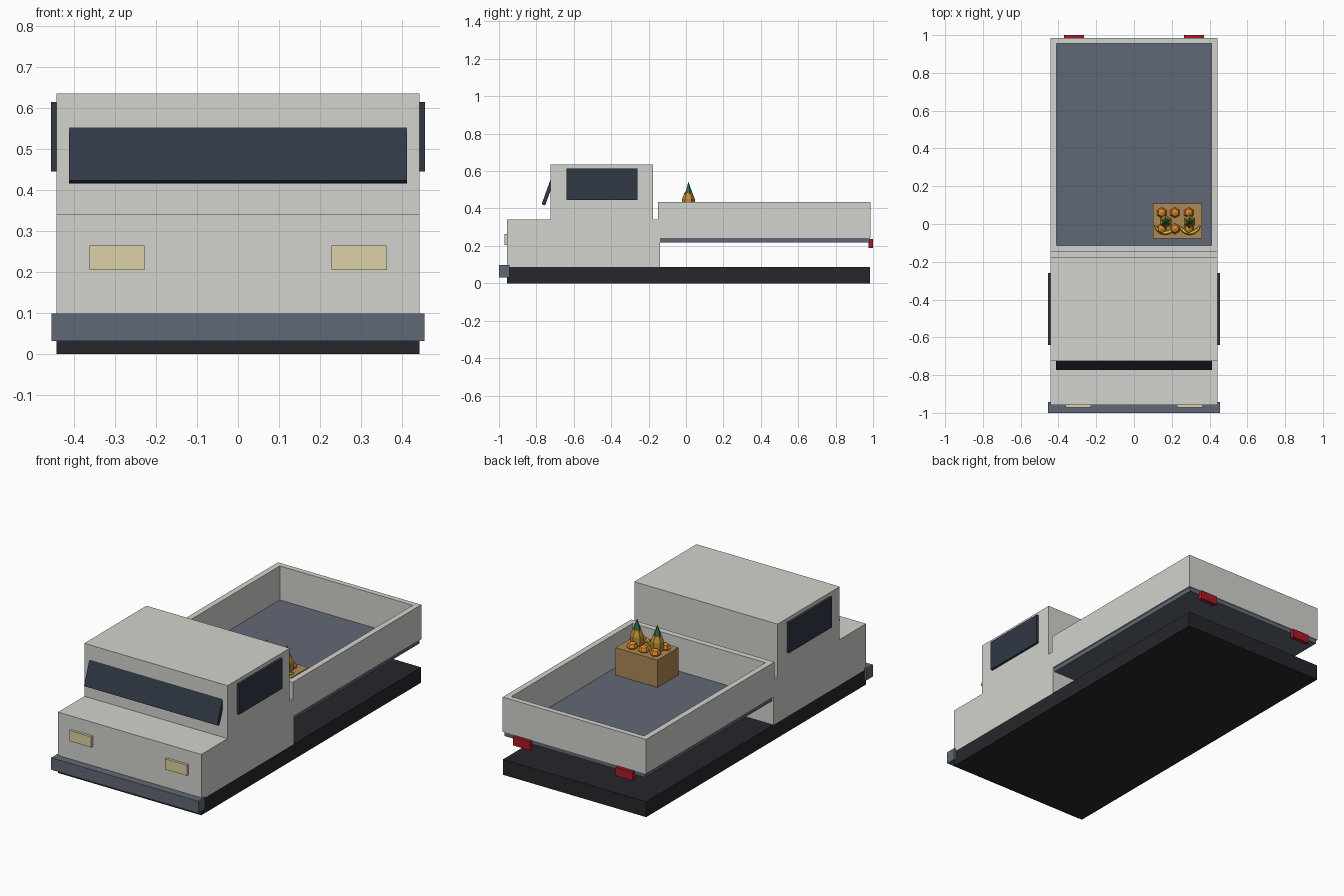
import bpy, bmesh, math
from mathutils import Matrix

if "Cube" in bpy.data.objects:
    bpy.data.objects.remove(bpy.data.objects["Cube"])


def mat(name, r, g, b):
    m = bpy.data.materials.new(name)
    m.diffuse_color = (r, g, b, 1)
    m.use_nodes = True
    m.node_tree.nodes["Principled BSDF"].inputs["Base Color"].default_value = m.diffuse_color
    return m


PAINT = mat("paint", 0.65, 0.65, 0.61)
DARK = mat("dark", 0.02, 0.02, 0.025)
SLATE = mat("slate", 0.12, 0.14, 0.18)
GLASS = mat("glass", 0.03, 0.04, 0.06)
LAMP = mat("lamp", 0.72, 0.65, 0.38)
RED = mat("red", 0.4, 0.01, 0.02)
WOOD = mat("wood", 0.42, 0.25, 0.09)
ORANGE = mat("orange", 0.75, 0.25, 0.02)
YELLOW = mat("yellow", 0.75, 0.6, 0.03)
GOLD = mat("gold", 0.5, 0.28, 0.04)
GREEN = mat("green", 0.03, 0.18, 0.05)


def finish(name, bm, material):
    bmesh.ops.recalc_face_normals(bm, faces=bm.faces)
    me = bpy.data.meshes.new(name)
    bm.to_mesh(me)
    bm.free()
    me.materials.append(material)
    ob = bpy.data.objects.new(name, me)
    bpy.context.collection.objects.link(ob)
    return ob


def box(name, x, y, z, material):
    """Box from (min, max) ranges on each axis."""
    bm = bmesh.new()
    bmesh.ops.create_cube(bm, size=1)
    for v in bm.verts:
        v.co = [(a + b) / 2 + c * (b - a) for (a, b), c in zip((x, y, z), v.co)]
    return finish(name, bm, material)


def extrude_x(name, profile, half, material):
    """Side profile (y, z) extruded across the width."""
    bm = bmesh.new()
    face = bm.faces.new([bm.verts.new((-half, y, z)) for y, z in profile])
    res = bmesh.ops.extrude_face_region(bm, geom=[face])
    for v in res["geom"]:
        if isinstance(v, bmesh.types.BMVert):
            v.co.x = half
    return finish(name, bm, material)


def ball(name, loc, r, rz, seg, rings, material):
    bm = bmesh.new()
    bmesh.ops.create_uvsphere(bm, u_segments=seg, v_segments=rings, radius=1,
                              matrix=Matrix.Translation(loc) @ Matrix.Diagonal((r, r, rz, 1)))
    return finish(name, bm, material)


# Chassis, bumper and cab
box("chassis", (-0.443, 0.443), (-0.957, 0.984), (0, 0.086), DARK)
box("front_bumper", (-0.455, 0.455), (-1.0, -0.943), (0.031, 0.098), SLATE)
extrude_x("cab", [(-0.957, 0.086), (-0.14, 0.086), (-0.14, 0.34), (-0.176, 0.34),
                  (-0.176, 0.636), (-0.725, 0.636), (-0.725, 0.34), (-0.957, 0.34)], 0.443, PAINT)

# Leaning windscreen slab, upper edge sunk in the cab
extrude_x("windscreen", [(-0.772, 0.423), (-0.753, 0.416), (-0.698, 0.568), (-0.717, 0.575)],
          0.412, GLASS)

# Side windows and lamps on both sides
for s, side in ((-1, "left"), (1, "right")):
    def span(a, b):
        return tuple(sorted((s * a, s * b)))
    box(side + "_window", span(0.435, 0.456), (-0.64, -0.26), (0.445, 0.615), GLASS)
    box(side + "_headlight", span(0.228, 0.363), (-0.971, -0.95), (0.205, 0.264), LAMP)
    box(side + "_taillight", span(0.265, 0.37), (0.975, 1.0), (0.19, 0.238), RED)

# Cargo bed: floor plus a rectangular ring of walls
box("bed_floor", (-0.435, 0.435), (-0.138, 0.982), (0.218, 0.245), SLATE)
bm = bmesh.new()
corners = []
for sx, far in ((-1, 0), (1, 0), (1, 1), (-1, 1)):
    yo, yi = (0.986, 0.956) if far else (-0.149, -0.115)
    corners.append([bm.verts.new(p) for p in (
        (sx * 0.443, yo, 0.242), (sx * 0.443, yo, 0.435),
        (sx * 0.411, yi, 0.435), (sx * 0.411, yi, 0.242))])
for i in range(4):
    a, b = corners[i], corners[(i + 1) % 4]
    for j in range(4):
        k = (j + 1) % 4
        bm.faces.new((a[j], b[j], b[k], a[k]))
finish("bed_walls", bm, PAINT)

# Fruit crate
box("crate", (0.10, 0.36), (-0.077, 0.108), (0.245, 0.398), WOOD)
for x in (0.147, 0.217, 0.29):
    for y in (0.06, -0.025):
        ball("orange", (x, y, 0.405), 0.029, 0.028, 6, 4, ORANGE)

# Pineapples with leafy crowns
for x in (0.168, 0.294):
    ball("pineapple", (x, 0.013, 0.43), 0.036, 0.068, 6, 5, GOLD)
    bm = bmesh.new()
    bmesh.ops.create_cone(bm, cap_ends=True, segments=5, radius1=0.024, radius2=0, depth=0.067,
                          matrix=Matrix.Translation((x, 0.013, 0.509)))
    finish("pineapple_crown", bm, GREEN)

# Bananas: tapered bent tubes lying at the crate's front
for cx in (0.165, 0.295):
    bm = bmesh.new()
    rings = []
    for i in range(7):
        t = math.radians(200 + 140 * i / 6)
        r = 0.004 + 0.009 * math.sin(math.pi * i / 6)
        ring = []
        for j in range(6):
            u = j * math.pi / 3
            d = 0.058 + r * math.cos(u)
            ring.append(bm.verts.new((cx + d * math.cos(t), 0.012 + d * math.sin(t),
                                      0.408 + r * math.sin(u))))
        rings.append(ring)
    for a, b in zip(rings, rings[1:]):
        for j in range(6):
            k = (j + 1) % 6
            bm.faces.new((a[j], a[k], b[k], b[j]))
    bm.faces.new(rings[0])
    bm.faces.new(rings[-1])
    finish("banana", bm, YELLOW)
